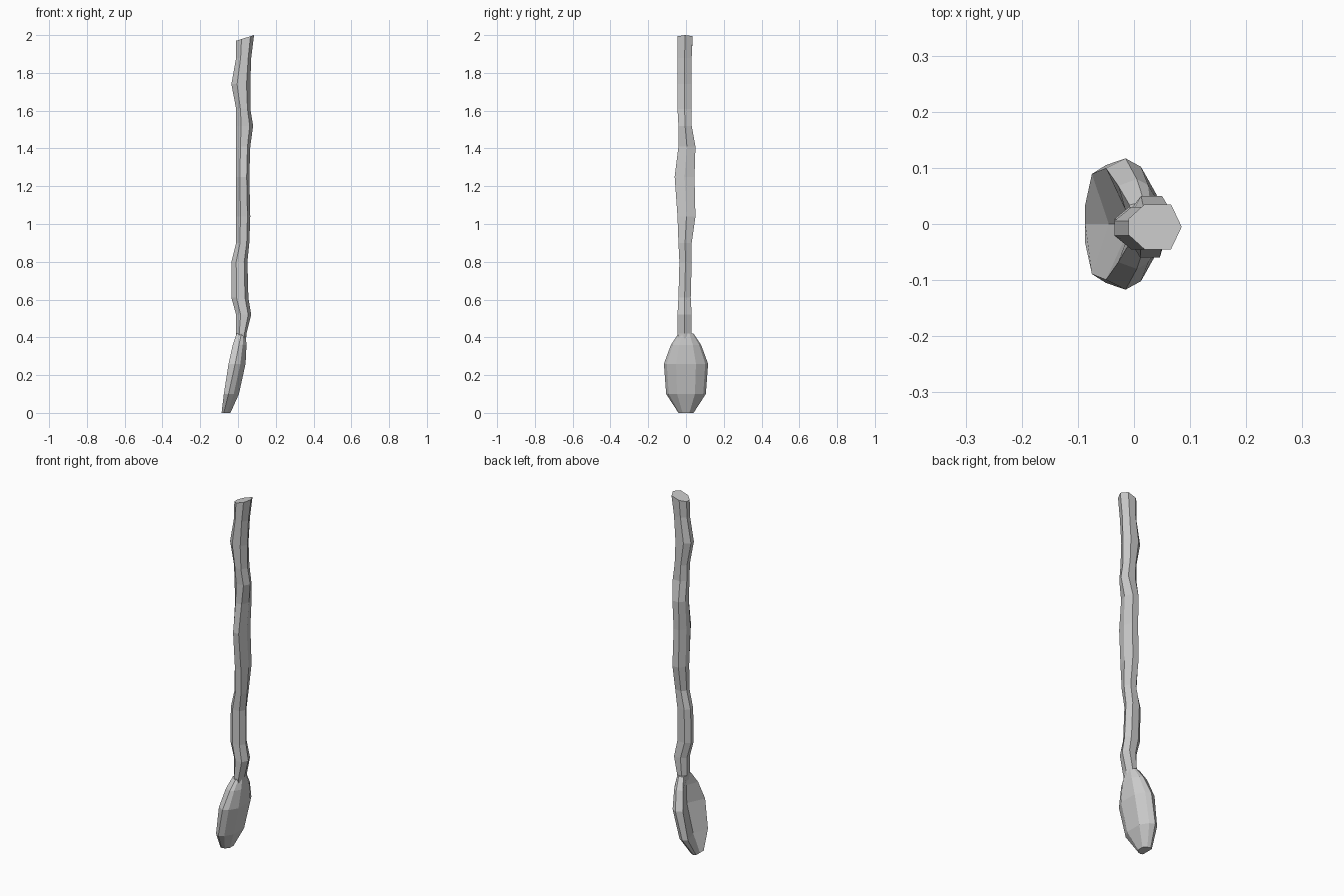
import bpy
import bmesh

default_cube = bpy.data.objects.get("Cube")
if default_cube:
    bpy.data.objects.remove(default_cube, do_unlink=True)

# One plain grey for the whole carving
grey = bpy.data.materials.new("plain grey")
grey.use_nodes = True
grey_colour = (0.6, 0.6, 0.6, 1)
grey.diffuse_color = grey_colour
grey.node_tree.nodes["Principled BSDF"].inputs["Base Color"].default_value = grey_colour


def loft(name, rings):
    """Skin a list of closed rings with flat faces and cap both ends."""
    bm = bmesh.new()
    loops = [[bm.verts.new(point) for point in ring] for ring in rings]
    for lower, upper in zip(loops, loops[1:]):
        count = len(lower)
        for i in range(count):
            j = (i + 1) % count
            bm.faces.new((lower[i], lower[j], upper[j], upper[i]))
    bm.faces.new(list(reversed(loops[0])))
    bm.faces.new(loops[-1])
    bmesh.ops.recalc_face_normals(bm, faces=bm.faces[:])
    mesh = bpy.data.meshes.new(name)
    bm.to_mesh(mesh)
    bm.free()
    mesh.materials.append(grey)
    obj = bpy.data.objects.new(name, mesh)
    bpy.context.collection.objects.link(obj)
    return obj


# Handle: seven-sided whittled stick, each ring fitted to its own bounds
section = [(1, 0), (.6, 1), (-.4, 1), (-1, .35), (-1, -.35), (-.4, -1), (.6, -1)]


def handle_ring(z, left, right, front, back, slant=0):
    mid_x, half_x = (left + right) / 2, (right - left) / 2
    mid_y, half_y = (front + back) / 2, (back - front) / 2
    return [(mid_x + half_x * u, mid_y + half_y * v, z + slant * u)
            for u, v in section]


# height, left, right, front, back
handle_bounds = [
    (.35, 0, .04, -.03, .02),
    (.42, -.01, .045, -.045, .03),
    (.52, -.01, .07, -.045, .03),
    (.61, -.035, .055, -.04, .025),
    (.8, -.035, .05, -.035, .03),
    (.9, -.01, .06, -.04, .03),
    (1.04, -.01, .065, -.045, .05),
    (1.25, -.01, .06, -.06, .045),
    (1.41, -.01, .065, -.04, .05),
    (1.52, -.01, .08, -.04, .03),
    (1.61, -.01, .065, -.045, .03),
    (1.74, -.035, .065, -.045, .03),
    (1.88, -.01, .07, -.045, .03),
    (1.985, -.01, .085, -.045, .035, .015),
]
loft("handle", [handle_ring(*bounds) for bounds in handle_bounds])


# Bowl: rounded back, widest edge, narrower front lip and a shallow hollow
def bowl_ring(z, lip, edge, spine, width, hollow):
    half = [(spine, width * .45), (edge + (spine - edge) * .5, width * .87),
            (edge, width), (lip, width * .85)]
    ring = [(spine, 0)] + half + [(lip + hollow, 0)]
    ring += [(x, -y) for x, y in reversed(half)]
    return [(x, y, z) for x, y in ring]


# height, lip, edge, spine, half width, depth of hollow
bowl_bounds = [
    (0, -.087, -.075, -.04, .04, 0),
    (.1, -.075, -.05, .005, .105, .03),
    (.26, -.05, -.015, .04, .117, .045),
    (.36, -.028, .005, .045, .08, .025),
    (.42, -.008, .018, .04, .04, 0),
]
loft("bowl", [bowl_ring(*bounds) for bounds in bowl_bounds])
